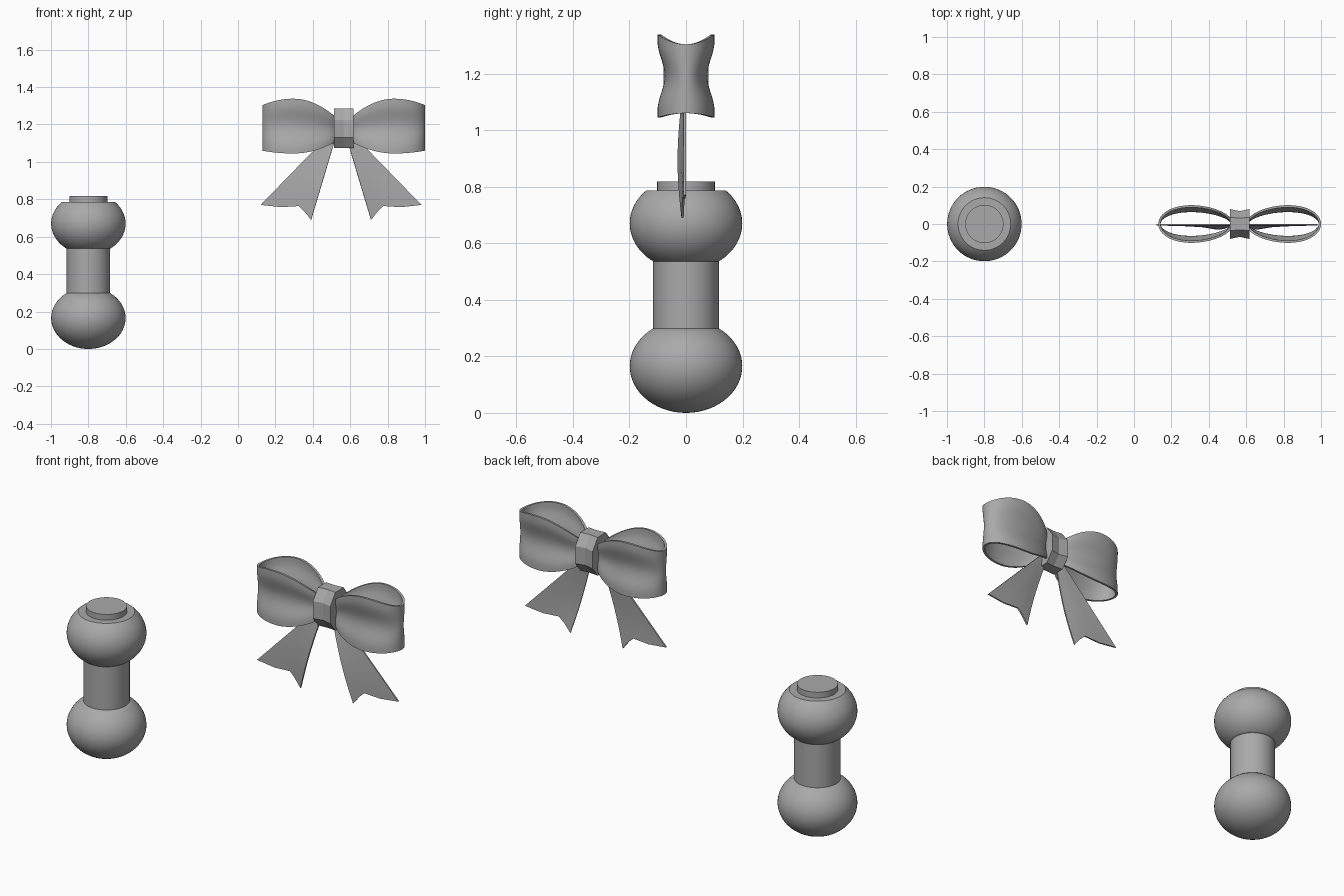
import bpy
import bmesh
from math import sin, cos, pi, radians

cube = bpy.data.objects.get("Cube")
if cube:
    bpy.data.objects.remove(cube, do_unlink=True)

GREY = (0.4, 0.4, 0.4, 1)
grey = bpy.data.materials.new("plain grey")
grey.use_nodes = True
grey.diffuse_color = GREY
grey.node_tree.nodes["Principled BSDF"].inputs["Base Color"].default_value = GREY


def grid_object(name, rows, location, wrap=False, caps=False, thickness=0, offset=-1,
                mirror=False, angle=35):
    """Skin rows of points with quads; optionally close, thicken and mirror them."""
    bm = bmesh.new()
    grid = [[bm.verts.new(p) for p in row] for row in rows]
    for a, b in zip(grid, grid[1:]):
        n = len(a)
        for i in range(n if wrap else n - 1):
            j = (i + 1) % n
            bm.faces.new((a[i], a[j], b[j], b[i]))
    if caps:
        bm.faces.new(grid[0])
        bm.faces.new(grid[-1])
    bmesh.ops.remove_doubles(bm, verts=bm.verts, dist=0.0001)
    bmesh.ops.recalc_face_normals(bm, faces=bm.faces)
    mesh = bpy.data.meshes.new(name)
    bm.to_mesh(mesh)
    bm.free()
    mesh.materials.append(grey)
    obj = bpy.data.objects.new(name, mesh)
    obj.location = location
    bpy.context.collection.objects.link(obj)
    bpy.context.view_layer.objects.active = obj
    if thickness:
        solid = obj.modifiers.new("thickness", 'SOLIDIFY')
        solid.thickness = thickness
        solid.offset = offset
        bpy.ops.object.modifier_apply(modifier=solid.name)
    if mirror:
        mir = obj.modifiers.new("mirror", 'MIRROR')
        mir.use_mirror_merge = False
        bpy.ops.object.modifier_apply(modifier=mir.name)
    for poly in obj.data.polygons:
        poly.use_smooth = True
    obj.data.set_sharp_from_angle(angle=radians(angle))
    return obj


# Turned handle: two flattened balls, a neck and a cap
def lathe(name, profile, steps=64):
    rows = [[(r * cos(2 * pi * i / steps), r * sin(2 * pi * i / steps), z)
             for i in range(steps)] for r, z in profile]
    return grid_object(name, rows, (-0.8, 0, 0), wrap=True, caps=True)


def ball_profile(centre, low, high, steps=24):
    angles = [low + (high - low) * i / steps for i in range(steps + 1)]
    return [(0.199 * cos(a), centre + 0.165 * sin(a)) for a in angles]


lathe("lower_ball", ball_profile(0.165, radians(-89), radians(54.5)))
lathe("neck", [(0.116, 0.29), (0.116, 0.55)])
lathe("upper_ball", ball_profile(0.67, radians(-54.5), radians(45)))
lathe("top_cap", [(0.102, 0.78), (0.102, 0.818)])

# Bow loops: a teardrop band, taller towards its middle and creased along its length
BOW = (0.565, 0, 0)


def loop_point(theta, t):
    d = 0.435 - 0.2 * (1 - cos(theta))
    k = d - 0.27
    top = 1.338 - (1.9 if k < 0 else 1.27) * k * k
    bottom = 1.045 + (1.2 if k < 0 else 0.55) * k * k
    flare = min(1, abs(t - 0.5) / 0.42)
    crease = 0.075 + 0.025 * sin(pi / 2 * flare) ** 2
    y = crease * sin(theta) * (1 + 0.12 * cos(theta))
    return (d, y, bottom + (top - bottom) * t)


loop_rows = [[loop_point(2 * pi * i / 64, j / 16) for i in range(64)] for j in range(17)]
grid_object("bow_loops", loop_rows, BOW, wrap=True, thickness=0.012, mirror=True, angle=40)

# Ribbon tails: fanning strips with a notched end and a gentle curl
end_edge = [(0.16, 0.69), (0.195, 0.735), (0.226, 0.764), (0.32, 0.758), (0.43, 0.77)]
tail_rows = []
for i in range(13):
    s = i / 12
    row = []
    for j, (ex, ez) in enumerate(end_edge):
        t = j / 4
        sx, sz = 0.02 + 0.025 * t, 1.16 + 0.005 * t
        y = -0.004 - 0.022 * (1 - t) * sin(0.88 * pi * s)
        row.append((sx + (ex - sx) * s, y, sz + (ez - sz) * s))
    tail_rows.append(row)
grid_object("ribbon_tails", tail_rows, (0.551, 0, 0), thickness=0.008, offset=0,
            mirror=True, angle=40)

# Knot: eight-sided band pinched at its middle, with flat faces
octagon = [(0.08, -0.05), (0.08, 0.045), (0.036, 0.105), (-0.036, 0.105),
           (-0.08, 0.045), (-0.08, -0.05), (-0.036, -0.105), (0.036, -0.105)]
knot_rows = [[(x, y * pinch, 1.18 + z) for y, z in octagon]
             for x, pinch in ((-0.053, 1), (0, 0.86), (0.053, 1))]
grid_object("bow_knot", knot_rows, BOW, wrap=True, caps=True, angle=5)
